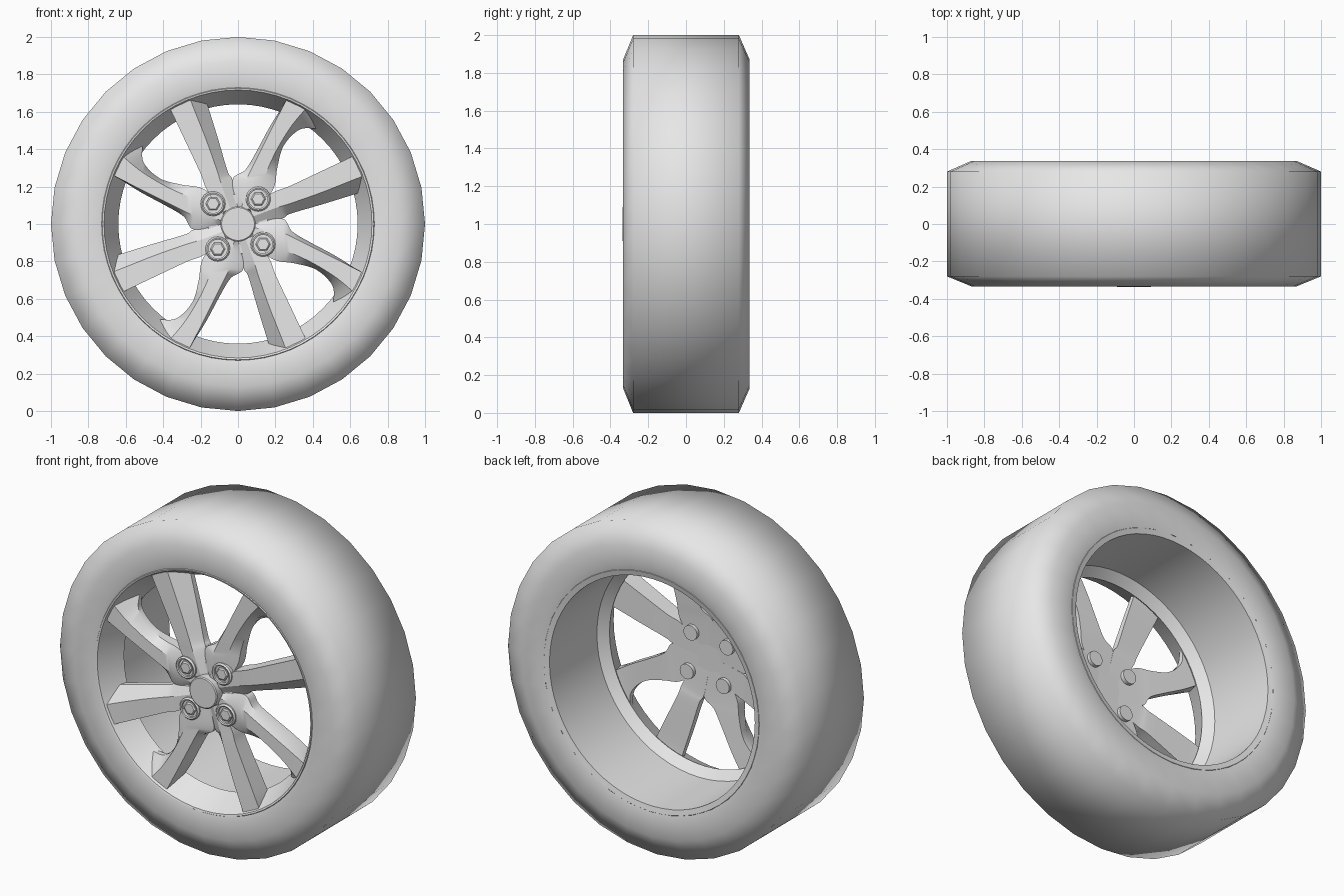
import bpy, bmesh
from math import sin, cos, pi, radians
from mathutils import Matrix, Vector

if "Cube" in bpy.data.objects:
    bpy.data.objects.remove(bpy.data.objects["Cube"], do_unlink=True)

grey = bpy.data.materials.new("plain_grey")
grey.use_nodes = True
grey.diffuse_color = (0.8, 0.8, 0.8, 1)
grey.node_tree.nodes["Principled BSDF"].inputs["Base Color"].default_value = grey.diffuse_color

CENTRE = Vector((0, 0, 1))


def finish(name, bm, sharp, offset=CENTRE):
    """Clean the mesh, shade it and link it as a named object."""
    bmesh.ops.remove_doubles(bm, verts=bm.verts, dist=0.0001)
    bmesh.ops.recalc_face_normals(bm, faces=bm.faces)
    mesh = bpy.data.meshes.new(name)
    bm.to_mesh(mesh)
    bm.free()
    mesh.materials.append(grey)
    mesh.shade_smooth()
    if sharp:
        mesh.set_sharp_from_angle(angle=radians(sharp))
    obj = bpy.data.objects.new(name, mesh)
    obj.location = offset
    bpy.context.collection.objects.link(obj)
    return obj


def skin(bm, rings, wrap):
    """Join successive rings of vertices with quads."""
    pairs = list(zip(rings, rings[1:]))
    if wrap:
        pairs.append((rings[-1], rings[0]))
    for a, b in pairs:
        for i in range(len(a)):
            j = (i + 1) % len(a)
            bm.faces.new((a[i], a[j], b[j], b[i]))


def lathe(name, profile, sides, sharp, offset=CENTRE, wrap=False):
    """Turn a (radius, y) profile around the wheel axis."""
    bm = bmesh.new()
    rings = []
    for r, y in profile:
        angles = [2 * pi * k / sides for k in range(sides)]
        rings.append([bm.verts.new((r * cos(a), y, r * sin(a))) for a in angles])
    skin(bm, rings, wrap)
    return finish(name, bm, sharp, offset)


def smooth_rail(points, steps=5):
    """Catmull-Rom curve through the points."""
    pts = [Vector(p) for p in points]
    pts = [2 * pts[0] - pts[1]] + pts + [2 * pts[-1] - pts[-2]]
    out = []
    for a, b, c, d in zip(pts, pts[1:], pts[2:], pts[3:]):
        for k in range(steps):
            t = k / steps
            out.append(b + (c - a) * t / 2 + (a - b * 2.5 + c * 2 - d / 2) * t * t
                       + (b * 3 - a - c * 3 + d) * t ** 3 / 2)
    return out + [pts[-2]]


def spoke_set(name, rails, depths, back):
    """Loft a spoke through its front rails, flat at the back, four times round."""
    bm = bmesh.new()
    curves = []
    for rail, (start, end) in zip(rails, depths):
        n = len(rail) - 1
        curves.append(smooth_rail([(x, start + (end - start) * i / n, z)
                                   for i, (x, z) in enumerate(rail)]))
    count = len(curves[0])
    for quarter in range(4):
        turn = Matrix.Rotation(quarter * pi / 2, 3, "Y")
        rings = []
        for i in range(count):
            front = [c[i] for c in curves]
            t = i / (count - 1)
            y = back[0] + (back[1] - back[0]) * t
            rear = []
            for p in (front[-1], front[0]):
                # keep the rear edge inside the narrow throat of the rim
                flat = Vector((p.x, 0, p.z))
                flat *= min(1, 0.655 / flat.length)
                rear.append(Vector((flat.x, y, flat.z)))
            rings.append([bm.verts.new(turn @ p) for p in front + rear])
        skin(bm, rings, False)
        bm.faces.new(rings[0])
        bm.faces.new(rings[-1])
    return finish(name, bm, 28)


# Tyre
lathe("tyre", [(0.725, -0.325), (0.76, -0.333), (0.87, -0.333), (1, -0.28),
               (1, 0.28), (0.87, 0.337), (0.76, 0.337), (0.725, 0.33)], 32, None)

# Rim: dished front lip, narrow throat and wide rear barrel
lathe("rim", [(0.74, -0.31), (0.726, -0.331), (0.716, -0.328), (0.64, -0.18),
              (0.69, -0.13), (0.69, 0.325), (0.722, 0.332), (0.74, 0.31)], 64, 25)

# Straight spokes: front face plus a slanted flank
spoke_set("straight_spokes", [
    [(-0.09, 0.06), (-0.17, 0.19), (-0.2, 0.27), (-0.28, 0.44), (-0.365, 0.62)],
    [(-0.04, 0.08), (-0.085, 0.2), (-0.11, 0.28), (-0.17, 0.45), (-0.255, 0.665)],
    [(0, 0.08), (-0.03, 0.235), (-0.055, 0.28), (-0.105, 0.45), (-0.166, 0.647)],
], [(-0.3, -0.315), (-0.3, -0.315), (-0.28, -0.22)], (-0.22, -0.19))

# Hooked spokes: steep flank, front face and a low web that flares at the rim
spoke_set("hooked_spokes", [
    [(0, 0.08), (-0.03, 0.235), (0.04, 0.29), (0.1, 0.39), (0.17, 0.52), (0.255, 0.655)],
    [(0.02, 0.08), (0.04, 0.22), (0.075, 0.3), (0.125, 0.4), (0.19, 0.53), (0.265, 0.675)],
    [(0.06, 0.08), (0.13, 0.22), (0.17, 0.32), (0.22, 0.42), (0.29, 0.53), (0.37, 0.625)],
    [(0.1, 0.06), (0.19, 0.19), (0.21, 0.3), (0.245, 0.42), (0.33, 0.505), (0.43, 0.51)],
], [(-0.28, -0.25), (-0.3, -0.315), (-0.3, -0.315), (-0.3, -0.215)], (-0.22, -0.19))

# Hub disc and centre cap
lathe("hub", [(0, -0.28), (0.16, -0.28), (0.19, -0.22), (0, -0.22)], 32, 30)
lathe("centre_cap", [(0, -0.337), (0.088, -0.337), (0.094, -0.332),
                     (0.094, -0.25), (0, -0.25)], 32, 30)

# Wheel bolts in raised sockets
for k in range(4):
    a = radians(51 + 90 * k)
    spot = CENTRE + 0.172 * Vector((cos(a), 0, sin(a)))
    lathe("bolt_socket", [(0, -0.29), (0.05, -0.29), (0.05, -0.315), (0.058, -0.318),
                          (0.066, -0.31), (0.066, -0.24), (0.045, -0.24),
                          (0.045, -0.195), (0, -0.195)], 24, 30, spot)
    lathe("bolt_head", [(0, -0.314), (0.032, -0.314), (0.04, -0.308),
                        (0.04, -0.28), (0, -0.28)], 6, 20, spot)
